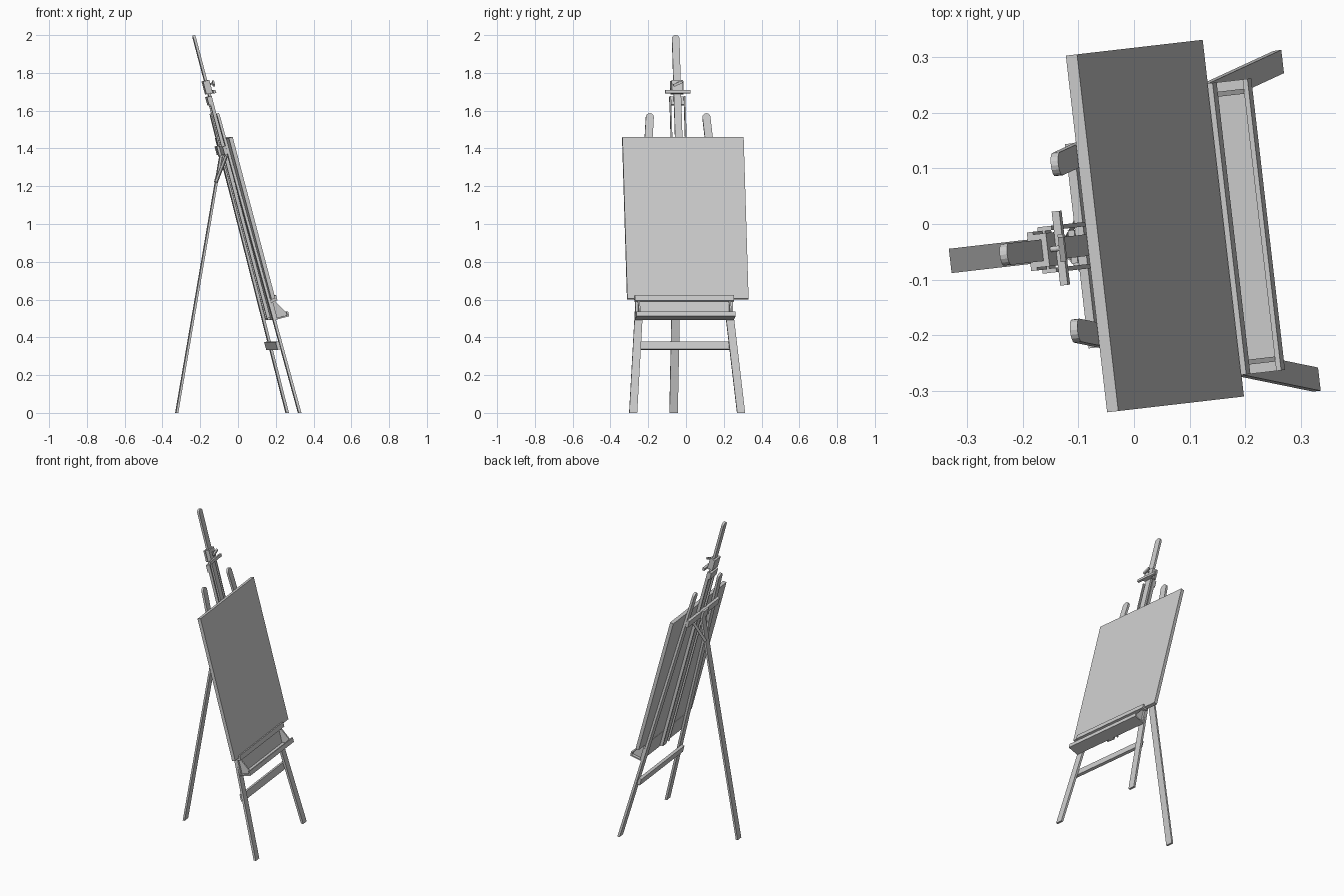
import bpy, bmesh, math
from mathutils import Matrix, Vector

if "Cube" in bpy.data.objects:
    bpy.data.objects.remove(bpy.data.objects["Cube"])

# Frames: whole easel turned slightly, leaning front frame, back leg frame
# In each frame: x = forward normal, y = sideways, z = along the bar
BASE = Matrix.Rotation(math.radians(6.6), 4, 'Z') @ Matrix.Translation((0, -0.028, 0))
LEAN = BASE @ Matrix.Translation((0.292, 0, 0)) @ Matrix.Rotation(math.radians(-14.9), 4, 'Y')
BACK = BASE @ Matrix.Translation((-0.33, 0, 0)) @ Matrix.Rotation(math.radians(9.8), 4, 'Y')


def prism(name, pts, a, b, frame=LEAN, side=False):
    """Extrude a (y,z) outline along x, or an (x,z) outline along y if side."""
    bm = bmesh.new()
    rings = []
    for d in (a, b):
        rings.append([bm.verts.new(frame @ Vector((p, d, q) if side else (d, p, q)))
                      for p, q in pts])
    n = len(pts)
    bm.faces.new(rings[0])
    bm.faces.new(rings[1])
    for i in range(n):
        j = (i + 1) % n
        bm.faces.new((rings[0][i], rings[0][j], rings[1][j], rings[1][i]))
    # feet are cut level with the floor
    if min(v.co.z for v in bm.verts) < 0:
        geom = bm.verts[:] + bm.edges[:] + bm.faces[:]
        bmesh.ops.bisect_plane(bm, geom=geom, plane_co=(0, 0, 0), plane_no=(0, 0, -1),
                               clear_outer=True)
        bmesh.ops.holes_fill(bm, edges=[e for e in bm.edges if e.is_boundary])
    bmesh.ops.recalc_face_normals(bm, faces=bm.faces)
    me = bpy.data.meshes.new(name)
    bm.to_mesh(me)
    bm.free()
    ob = bpy.data.objects.new(name, me)
    bpy.context.collection.objects.link(ob)
    return ob


def box(name, x, y, z, frame=LEAN):
    return prism(name, [(y[0], z[0]), (y[1], z[0]), (y[1], z[1]), (y[0], z[1])],
                 x[0], x[1], frame)


def slat(y0, z0, y1, z1, width):
    """Outline of a straight slat with a rounded top end."""
    d = Vector((y1 - y0, z1 - z0)).normalized()
    s = Vector((d.y, -d.x)) * width / 2
    base, top = Vector((y0, z0)), Vector((y1, z1)) - d * width / 2
    pts = [base - s, base + s]
    for i in range(9):
        t = math.pi * i / 8
        pts.append(top + s * math.cos(t) + d * width / 2 * math.sin(t))
    return [tuple(p) for p in pts]


def strap(name, p, q, width, thick):
    """Rectangular bar between two points given in the easel frame."""
    p, q = BASE @ Vector(p), BASE @ Vector(q)
    frame = Matrix.Translation(p) @ (q - p).to_track_quat('Z', 'Y').to_matrix().to_4x4()
    h, t = width / 2, thick / 2
    return box(name, (-t, t), (-h, h), (0, (q - p).length), frame)


def disc(name, x, z, r, half):
    """Short peg pointing forward."""
    pts = [(r * math.cos(math.tau * i / 16), z + r * math.sin(math.tau * i / 16))
           for i in range(16)]
    return prism(name, pts, x - half, x + half)


# Front legs, rails beside the mast, hinge straps
for s, tag in ((1, "left"), (-1, "right")):
    prism("front_leg_" + tag, slat(s * 0.29, -0.03, s * 0.149, 1.64, 0.042), -0.007, 0.007)
    y = sorted((s * 0.034, s * 0.042))
    box("mast_rail_" + tag, (-0.012, 0.006), y, (0.52, 1.735))
    strap("hinge_strap_" + tag, (-0.075, s * 0.085, 1.36), (-0.122, s * 0.018, 1.22), 0.016, 0.008)

# Mast and back leg
prism("mast", slat(0, 0.51, 0, 2.068, 0.039), -0.007, 0.007)
box("back_leg", (-0.006, 0.006), (-0.022, 0.022), (-0.03, 1.4), BACK)

# Cross bars behind the legs
box("lower_crossbar", (-0.025, -0.007), (-0.262, 0.262), (0.352, 0.394))
box("upper_crossbar", (-0.023, -0.007), (-0.185, 0.185), (1.42, 1.465))
box("hinge_block", (-0.035, -0.023), (-0.03, 0.03), (1.415, 1.47))

# Canvas board
box("canvas", (0.008, 0.029), (-0.303, 0.343), (0.619, 1.504))

# Canvas ledge
box("ledge", (0.007, 0.042), (-0.264, 0.264), (0.605, 0.618))
box("ledge_lip", (0.032, 0.042), (-0.264, 0.264), (0.618, 0.634))

# Tray
box("tray_back", (0.007, 0.017), (-0.26, 0.26), (0.51, 0.605))
box("tray_floor", (0.007, 0.072), (-0.264, 0.264), (0.508, 0.516))
box("tray_lip", (0.072, 0.081), (-0.264, 0.264), (0.508, 0.535))
for s, tag in ((1, "left"), (-1, "right")):
    prism("tray_bracket_" + tag,
          [(0.017, 0.516), (0.072, 0.516), (0.072, 0.53), (0.03, 0.605), (0.017, 0.605)],
          s * 0.238, s * 0.247, side=True)

# Top clamp: block, guide plates, holding bar and knob
box("clamp_back", (-0.018, -0.007), (-0.035, 0.035), (1.75, 1.82))
box("clamp_front", (0.007, 0.017), (-0.03, 0.03), (1.745, 1.82))
for s, tag in ((1, "left"), (-1, "right")):
    box("clamp_side_" + tag, (-0.007, 0.007), sorted((s * 0.0195, s * 0.03)), (1.75, 1.82))
box("rail_bridge", (-0.02, -0.007), (-0.042, 0.042), (1.69, 1.735))
box("holding_bar", (0.017, 0.031), (-0.067, 0.067), (1.745, 1.762))
disc("clamp_screw", 0.025, 1.797, 0.005, 0.01)
strap("clamp_knob", (-0.134, -0.022, 1.733), (-0.134, 0.022, 1.753), 0.014, 0.01)
